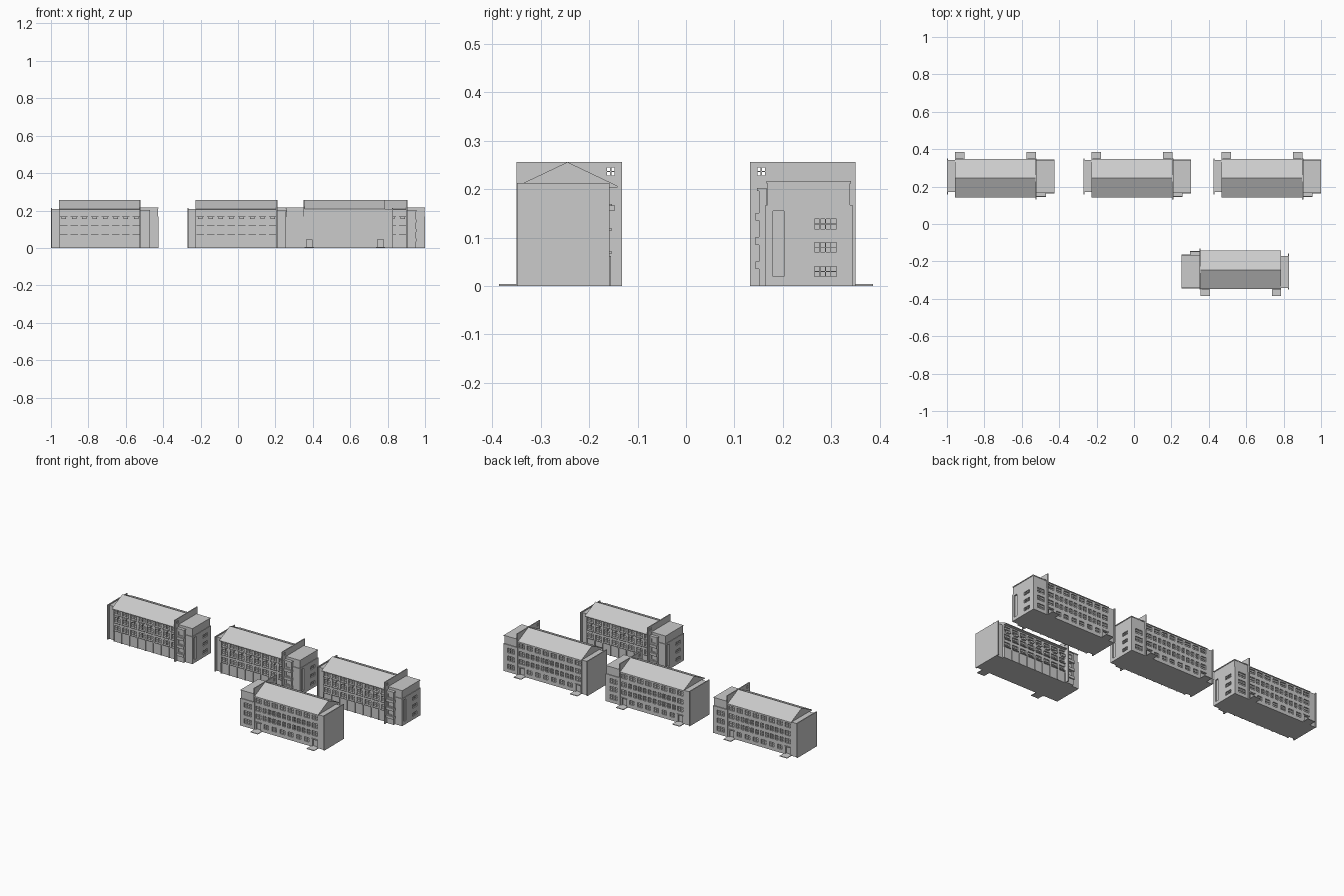
import bpy, bmesh
from mathutils import Matrix, Vector

if "Cube" in bpy.data.objects:
    bpy.data.objects.remove(bpy.data.objects["Cube"])

# Building coordinates: u runs from 0 (plain end) to 0.575 (stair block), y and z as in the scene.
parts = {}


def mesh_from_boxes(name, boxes):
    bm = bmesh.new()
    for x0, x1, y0, y1, z0, z1 in boxes:
        m = Matrix.Translation(((x0 + x1) / 2, (y0 + y1) / 2, (z0 + z1) / 2))
        m = m @ Matrix.Diagonal((x1 - x0, y1 - y0, z1 - z0, 1))
        bmesh.ops.create_cube(bm, size=1, matrix=m)
    me = bpy.data.meshes.new(name)
    bm.to_mesh(me)
    bm.free()
    return me


def add(name, boxes, cuts=()):
    """Make a part from boxes, with optional boxes carved out."""
    me = mesh_from_boxes(name, boxes)
    if cuts:
        ob = bpy.data.objects.new(name + "_base", me)
        cutter = bpy.data.objects.new("cutter", mesh_from_boxes("cutter", cuts))
        cutter.hide_render = True
        for o in (ob, cutter):
            bpy.context.collection.objects.link(o)
        mod = ob.modifiers.new("openings", 'BOOLEAN')
        mod.operation, mod.object, mod.solver = 'DIFFERENCE', cutter, 'EXACT'
        dg = bpy.context.evaluated_depsgraph_get()
        me = bpy.data.meshes.new_from_object(ob.evaluated_get(dg))
        for o in (ob, cutter):
            bpy.data.objects.remove(o)
    parts[name] = me


body_cuts, block_cuts, bars, sills = [], [], [], []


def window(cuts, side, c, z, w, h, cols=2, depth=0.008):
    """Recessed window with glazing bars; side is front, back or end."""
    plane, sign = {"front": (0.160, 1), "back": (0.344, -1), "end": (0.575, -1)}[side]

    def box(a0, a1, d0, d1, z0, z1):
        p, q = sorted((plane + sign * d0, plane + sign * d1))
        return (p, q, a0, a1, z0, z1) if side == "end" else (a0, a1, p, q, z0, z1)

    cuts.append(box(c - w / 2, c + w / 2, -0.003, depth, z - h / 2, z + h / 2))
    for i in range(1, cols):
        a = c - w / 2 + w * i / cols
        bars.append(box(a - 0.0008, a + 0.0008, 0.003, depth + 0.001, z - h / 2, z + h / 2))
    bars.append(box(c - w / 2, c + w / 2, 0.003, depth + 0.001, z - 0.0008, z + 0.0008))


# Front windows with sills and small balconies on the top floor
for i in range(8):
    c = 0.068 + i * 0.0555
    for z, h in ((0.085, 0.028), (0.133, 0.028), (0.182, 0.026)):
        window(body_cuts, "front", c, z, 0.040, h)
        sills.append((c - 0.021, c + 0.021, 0.153, 0.162, z - h / 2 - 0.004, z - h / 2))
    sills.append((c - 0.012, c + 0.012, 0.148, 0.162, 0.155, 0.167))
# Ground floor pilasters
for i in range(9):
    c = 0.046 + i * 0.0535
    sills.append((c - 0.002, c + 0.002, 0.155, 0.162, 0, 0.062))

# Back windows: wide at both ends, narrow between
for z in (0.085, 0.133):
    for c in (0.068, 0.45):
        window(body_cuts, "back", c, z, 0.036, 0.028)
    for i in range(10):
        window(body_cuts, "back", 0.110 + i * 0.0333, z, 0.021, 0.028)
for i in range(8):
    window(body_cuts, "back", 0.068 + i * 0.0545, 0.182, 0.038, 0.026)
for i in range(6):
    window(body_cuts, "back", 0.122 + i * 0.055, 0.035, 0.032, 0.026)
# Entrance doors
for c in (0.068, 0.45):
    body_cuts.append((c - 0.015, c + 0.015, 0.335, 0.35, 0.004, 0.045))
    sills.append((c - 0.020, c + 0.020, 0.343, 0.349, 0.048, 0.053))

# Stair block windows: back wall, end wall and the tall end recess
for z in (0.035, 0.085, 0.133):
    window(block_cuts, "back", 0.523, z, 0.048, 0.028, 3)
for z in (0.030, 0.080, 0.128):
    window(block_cuts, "end", 0.288, z, 0.045, 0.020, 4)
block_cuts.append((0.567, 0.58, 0.180, 0.203, 0.020, 0.155))

add("main_body", [(0.043, 0.476, 0.160, 0.344, 0, 0.206)], body_cuts)
add("stair_block", [(0.476, 0.575, 0.164, 0.344, 0, 0.167)], block_cuts)
add("stair_block_top", [(0.476, 0.572, 0.168, 0.339, 0.167, 0.213),
                        (0.476, 0.575, 0.166, 0.341, 0.212, 0.217)])
add("window_bars", bars)
add("sills_and_balconies", sills)

# Plain end: lower wing and end plate
add("end_wing", [(0.004, 0.043, 0.172, 0.342, 0, 0.207)])
add("end_plate", [(0, 0.006, 0.158, 0.349, 0, 0.213)])

# Tall dividing wall with four small openings
holes = [(0.46, 0.50, y - 0.0033, y + 0.0033, z - 0.0033, z + 0.0033)
         for y in (0.151, 0.160) for z in (0.232, 0.241)]
add("dividing_wall", [(0.474, 0.480, 0.132, 0.350, 0, 0.256)], holes)

# Projecting stair bay on the front with ledges
bay = [(0.480, 0.527, 0.151, 0.166, 0, 0.196), (0.478, 0.530, 0.147, 0.166, 0.196, 0.202)]
bay += [(0.480, 0.530, 0.144, 0.166, z, z + 0.016) for z in (0.035, 0.085, 0.135)]
bay_cuts = [(0.489, 0.518, 0.140, 0.157, z, z + 0.024) for z in (0.056, 0.106, 0.160)]
parts_bay_wall, ledges = bay[:2], bay[2:]
add("stair_bay", parts_bay_wall[:1], bay_cuts)
add("stair_bay_ledges", parts_bay_wall[1:] + ledges)

# Entrance slabs at the back
add("entrance_slabs", [(c - 0.025, c + 0.025, 0.343, 0.386, 0, 0.004) for c in (0.068, 0.45)])

# Gabled roof: extruded profile
bm = bmesh.new()
profile = [(0.142, 0.203), (0.348, 0.203), (0.348, 0.207), (0.245, 0.256), (0.142, 0.207)]
face = bm.faces.new([bm.verts.new((0.043, y, z)) for y, z in profile])
ext = bmesh.ops.extrude_face_region(bm, geom=[face])["geom"]
bmesh.ops.translate(bm, vec=Vector((0.433, 0, 0)),
                    verts=[v for v in ext if isinstance(v, bmesh.types.BMVert)])
bmesh.ops.recalc_face_normals(bm, faces=bm.faces)
parts["roof"] = bpy.data.meshes.new("roof")
bm.to_mesh(parts["roof"])
bm.free()

# Four copies: three in a row, one turned to face them
places = [(-1.0, 0), (-0.27, 0), (0.425, 0), (0.83, 3.14159265)]
for n, (x, turn) in enumerate(places, 1):
    for name, me in parts.items():
        ob = bpy.data.objects.new(f"building_{n}_{name}", me)
        ob.location.x = x
        ob.rotation_euler.z = turn
        bpy.context.collection.objects.link(ob)
